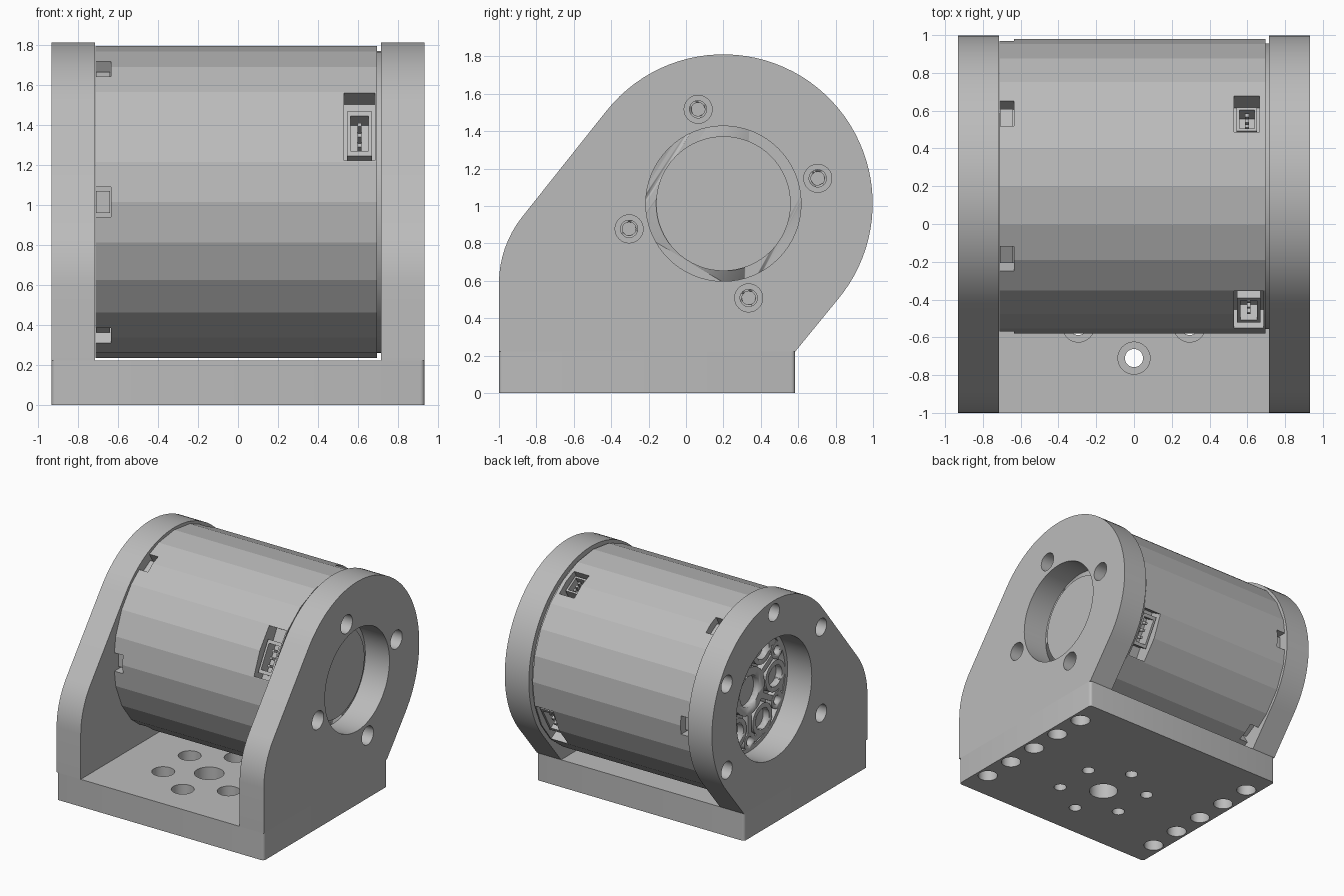
import bpy, bmesh, math
from mathutils import Matrix, Vector

cube = bpy.data.objects.get("Cube")
if cube:
    bpy.data.objects.remove(cube)

grey = bpy.data.materials.new("plain grey")
grey.use_nodes = True
GREY = (0.5, 0.5, 0.5, 1)
grey.diffuse_color = GREY
grey.node_tree.nodes["Principled BSDF"].inputs["Base Color"].default_value = GREY

CY, CZ = 0.2, 1.013      # motor axis
INNER, OUTER = 0.715, 0.932   # side plate faces
BASE_TOP = 0.222


def finish(name, bm, smooth=True):
    bmesh.ops.recalc_face_normals(bm, faces=bm.faces)
    mesh = bpy.data.meshes.new(name)
    bm.to_mesh(mesh)
    bm.free()
    obj = bpy.data.objects.new(name, mesh)
    bpy.context.collection.objects.link(obj)
    mesh.materials.append(grey)
    if smooth:
        shade(obj)
    return obj


def activate(obj):
    bpy.ops.object.select_all(action='DESELECT')
    obj.select_set(True)
    bpy.context.view_layer.objects.active = obj


def shade(obj):
    activate(obj)
    bpy.ops.object.shade_smooth_by_angle(angle=math.radians(30))


def cylinder(name, a, b, r, sides=32, smooth=True):
    """Cylinder of radius r between points a and b."""
    a, b = Vector(a), Vector(b)
    axis = b - a
    turn = Matrix.Rotation(math.pi / 2, 4, 'Y') if abs(axis.x) > abs(axis.z) else Matrix()
    bm = bmesh.new()
    bmesh.ops.create_cone(bm, cap_ends=True, segments=sides, radius1=r, radius2=r,
                          depth=axis.length, matrix=Matrix.Translation((a + b) / 2) @ turn)
    return finish(name, bm, smooth)


def x_cylinder(name, x1, x2, r, y=CY, z=CZ, sides=32):
    return cylinder(name, (x1, y, z), (x2, y, z), r, sides)


def box(name, size, matrix):
    bm = bmesh.new()
    bmesh.ops.create_cube(bm, size=1, matrix=matrix @ Matrix.Diagonal((*size, 1)))
    return finish(name, bm, False)


def radial(angle, r, x):
    """Frame on the barrel: local y points outward, local z runs round it."""
    return (Matrix.Translation((0, CY, CZ)) @ Matrix.Rotation(math.radians(angle), 4, 'X')
            @ Matrix.Translation((x, r, 0)))


def polar(angle, r):
    a = math.radians(angle)
    return CY + r * math.cos(a), CZ + r * math.sin(a)


def modify(target, other, operation='DIFFERENCE'):
    activate(target)
    mod = target.modifiers.new("bool", 'BOOLEAN')
    mod.operation, mod.solver, mod.object = operation, 'EXACT', other
    bpy.ops.object.modifier_apply(modifier=mod.name)
    bpy.data.objects.remove(other)


# Base with rounded upright corners
bm = bmesh.new()
bmesh.ops.create_cube(bm, size=1, matrix=Matrix.Translation((0, -0.208, BASE_TOP / 2))
                      @ Matrix.Diagonal((2 * OUTER, 1.584, BASE_TOP, 1)))
upright = [e for e in bm.edges if abs(e.verts[0].co.z - e.verts[1].co.z) > 0.1]
bmesh.ops.bevel(bm, geom=upright, offset=0.022, segments=4, affect='EDGES', profile=0.5)
base = finish("base", bm)

# Base holes: centre, ring of six with counterbores, a row under each side
BY, LOW, HIGH = -0.37, -0.1, 0.4
modify(base, cylinder("cut", (0, BY, LOW), (0, BY, HIGH), 0.11))
for k in range(6):
    a = math.radians(30 + 60 * k)
    x, y = 0.34 * math.cos(a), BY + 0.34 * math.sin(a)
    modify(base, cylinder("cut", (x, y, LOW), (x, y, HIGH), 0.048))
    modify(base, cylinder("cut", (x, y, 0.1), (x, y, HIGH), 0.085))
for side in (-1, 1):
    for k in range(5):
        x, y = side * 0.84, -0.765 + 0.28 * k
        modify(base, cylinder("cut", (x, y, LOW), (x, y, 0.1), 0.075))
        modify(base, cylinder("cut", (x, y, LOW), (x, y, 0.17), 0.045))
shade(base)


# Side plates: round top, straight flanks and a soft front shoulder
def side_plate(name, x1, x2):
    points = [(-1, BASE_TOP)]
    for k in range(9):
        a = math.radians(180 - 38.5 * k / 8)
        points.append((-0.43 + 0.57 * math.cos(a), 0.587 + 0.57 * math.sin(a)))
    points += [polar(141.5 - 181.5 * k / 48, 0.798) for k in range(49)]
    points.append((0.584, BASE_TOP))
    bm = bmesh.new()
    face = bm.faces.new([bm.verts.new((x1, y, z)) for y, z in points])
    ext = bmesh.ops.extrude_face_region(bm, geom=[face])
    verts = [v for v in ext["geom"] if isinstance(v, bmesh.types.BMVert)]
    bmesh.ops.translate(bm, verts=verts, vec=(x2 - x1, 0, 0))
    return finish(name, bm, False)


left_plate = side_plate("left_plate", INNER, OUTER)
modify(left_plate, x_cylinder("cut", 0.6, 1.1, 0.415, sides=64))
for k in range(4):
    y, z = polar(15 + 90 * k, 0.522)
    modify(left_plate, x_cylinder("cut", 0.6, 1.1, 0.046, y, z))
    modify(left_plate, x_cylinder("cut", 0.78, 1.1, 0.075, y, z))
shade(left_plate)

right_plate = side_plate("right_plate", -OUTER, -INNER)
modify(right_plate, x_cylinder("cut", -1.1, -0.6, 0.485, sides=64))
for k in range(5):
    y, z = polar(-30 + 60 * k, 0.7)
    modify(right_plate, x_cylinder("cut", -1.1, -0.6, 0.07, y, z))
shade(right_plate)

# Faceted motor barrel, with vertices on the quarter points
barrel = cylinder("motor_barrel", (-0.713, CY, CZ), (0.695, CY, CZ), 0.78, 24, False)
end_cap = x_cylinder("motor_end_cap", 0.69, INNER, 0.755, sides=64)
end_boss = x_cylinder("motor_end_boss", 0.71, 0.745, 0.36, sides=64)
for k in range(4):
    y, z = polar(15 + 90 * k, 0.522)
    modify(end_cap, x_cylinder("cut", 0.7, 0.8, 0.036, y, z))

# Six notches at one end of the barrel, each with a rounded bar inside
for k in range(6):
    modify(barrel, box("cut", (0.11, 0.2, 0.15), radial(60 * k, 0.78, -0.69)))
    box("notch_step", (0.07, 0.05, 0.11), radial(60 * k, 0.695, -0.675))

# Socket windows at the other end
for angle, length, width in ((150, 0.39, 0.155), (-30, 0.39, 0.155), (60, 0.22, 0.135)):
    x = 0.53 + width / 2
    modify(barrel, box("cut", (width, 0.3, length), radial(angle, 0.79, x)))
    frame = radial(angle, 0.68, x)
    shell = box("socket", (width * 0.8, 0.12, length * 0.66),
                frame @ Matrix.Translation((0, 0, length * 0.08)))
    modify(shell, box("cut", (width * 0.58, 0.15, length * 0.52),
                      frame @ Matrix.Translation((0, 0.04, length * 0.08))))
    for k in (-1, 0, 1):
        box("socket_pin", (0.02, 0.09, 0.02),
            frame @ Matrix.Translation((0, 0, length * (0.08 + 0.15 * k))))

# Output face: sunken ring carrying bosses, spokes and screw holes
FACE, FLOOR = -0.713, -0.66
modify(barrel, x_cylinder("cut", -0.8, FLOOR, 0.455, sides=48))
hub = x_cylinder("output_hub", FACE, FLOOR + 0.01, 0.19, sides=48)
modify(hub, x_cylinder("cut", -0.8, -0.6, 0.125))
for k in range(6):
    for angle, r, boss_r, hole_r in ((60 * k, 0.33, 0.125, 0.085), (60 * k + 30, 0.405, 0.07, 0.036)):
        y, z = polar(angle, r)
        boss = x_cylinder("output_boss", FACE, FLOOR + 0.01, boss_r, y, z)
        modify(boss, x_cylinder("cut", -0.8, -0.6, hole_r, y, z))
    box("output_spoke", (0.05, 0.16, 0.045), radial(60 * k + 30, 0.26, -0.687))
    box("output_link", (0.05, 0.05, 0.1), radial(60 * k + 14, 0.42, -0.687))

bpy.ops.object.select_all(action='DESELECT')
